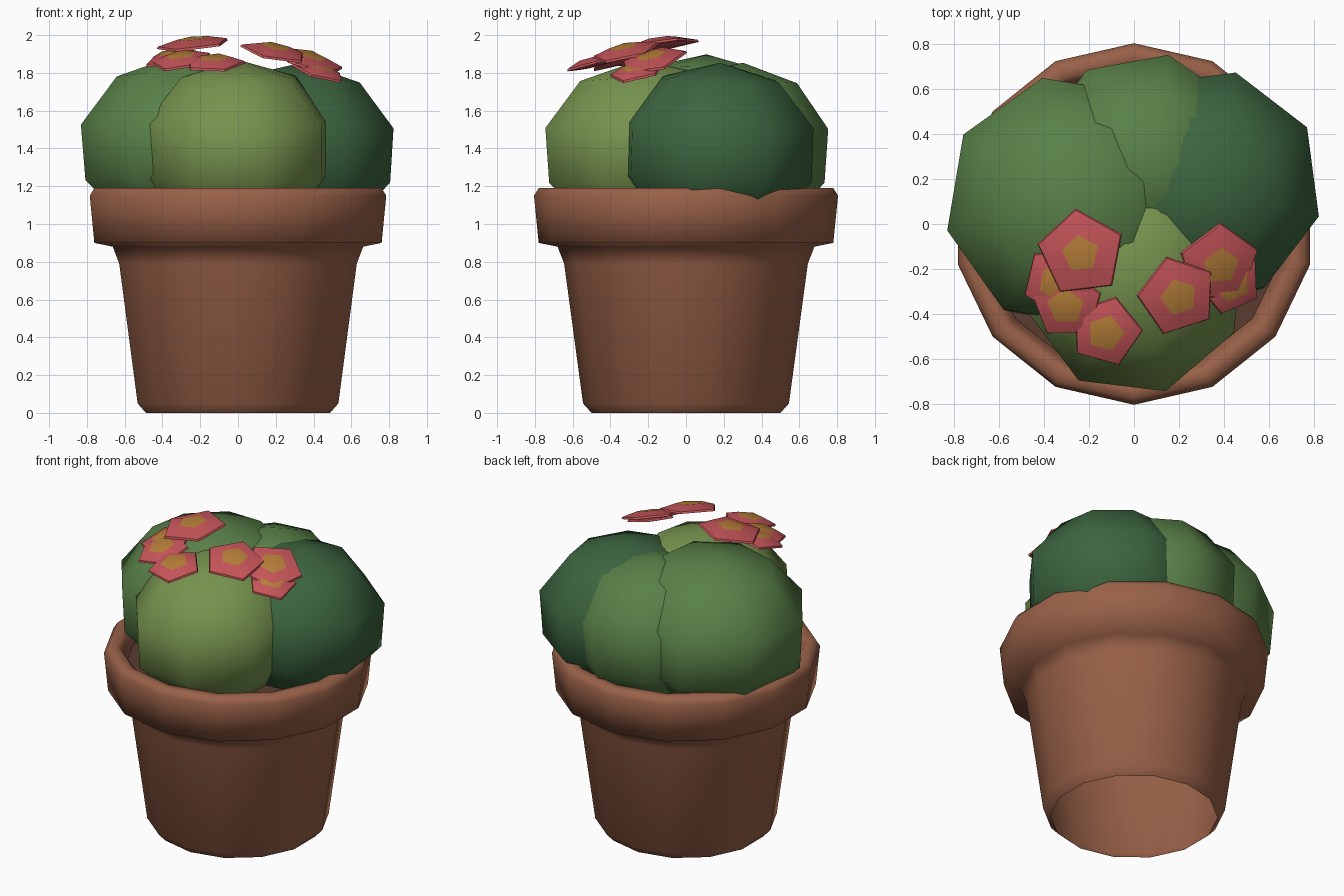
import bpy, bmesh, math
from mathutils import Vector, Matrix

if "Cube" in bpy.data.objects:
    bpy.data.objects.remove(bpy.data.objects["Cube"])


def material(name, rgb):
    m = bpy.data.materials.new(name)
    m.diffuse_color = (*rgb, 1)
    m.use_nodes = True
    m.node_tree.nodes["Principled BSDF"].inputs["Base Color"].default_value = m.diffuse_color
    return m


def make(name, bm, mats, smooth=None):
    bmesh.ops.recalc_face_normals(bm, faces=bm.faces)
    me = bpy.data.meshes.new(name)
    bm.to_mesh(me)
    bm.free()
    for m in mats:
        me.materials.append(m)
    ob = bpy.data.objects.new(name, me)
    bpy.context.collection.objects.link(ob)
    if smooth:
        bpy.ops.object.select_all(action='DESELECT')
        ob.select_set(True)
        bpy.context.view_layer.objects.active = ob
        bpy.ops.object.shade_smooth_by_angle(angle=math.radians(smooth))
    return ob


def lathe(profile, sides, phase=0.0, caps=True):
    """Rings of (radius, z) joined by quads, optionally capped at both ends."""
    bm = bmesh.new()
    rings = []
    for r, z in profile:
        ang = [phase + 2 * math.pi * i / sides for i in range(sides)]
        rings.append([bm.verts.new((r * math.cos(a), r * math.sin(a), z)) for a in ang])
    for a, b in zip(rings, rings[1:]):
        for i in range(sides):
            j = (i + 1) % sides
            bm.faces.new((a[i], a[j], b[j], b[i]))
    if caps:
        bm.faces.new(rings[0])
        bm.faces.new(rings[-1])
    return bm


terracotta = material("terracotta", (0.32, 0.12, 0.065))
soil_mat = material("soil", (0.10, 0.045, 0.03))
petal_mat = material("petal", (0.56, 0.09, 0.10))
centre_mat = material("flower_centre", (0.47, 0.21, 0.04))
light_green = material("light_green", (0.18, 0.29, 0.075))
mid_green = material("mid_green", (0.10, 0.22, 0.065))
dark_green = material("dark_green", (0.045, 0.13, 0.05))

# Pot, open underneath: outer wall, overhanging rim, inner wall
pot = [(0.50, 0), (0.545, 0.05), (0.645, 0.79), (0.68, 0.88), (0.78, 0.90),
       (0.805, 1.15), (0.78, 1.19), (0.72, 1.19), (0.695, 1.16), (0.67, 1.04)]
make("pot", lathe(pot, 14, math.pi / 2, caps=False), [terracotta], 180)

# Soil disc inside the pot
soil = bmesh.new()
bmesh.ops.create_circle(soil, cap_ends=True, segments=14, radius=0.675,
                        matrix=Matrix.Translation((0, 0, 1.07)))
make("soil", soil, [soil_mat])


# Cactus lobes: low-poly squashed spheres leaning outwards
def lobe(name, loc, radius, height, phase, tilt, mat, squeeze=1.0):
    bm = bmesh.new()
    bmesh.ops.create_uvsphere(bm, u_segments=8, v_segments=5, radius=1)
    out = Vector((loc[0], loc[1], 0))
    axis = Vector((0, 0, 1)).cross(out).normalized()
    m = (Matrix.Translation(loc) @ Matrix.Rotation(math.radians(tilt), 4, axis)
         @ Matrix.Diagonal((radius * squeeze, radius, height, 1))
         @ Matrix.Rotation(math.radians(phase), 4, 'Z'))
    bm.transform(m)
    make(name, bm, [mat], 180)


lobe("cactus_front", (0.0, -0.21, 1.40), 0.575, 0.47, 16, 4, light_green, 0.93)
lobe("cactus_left", (-0.27, 0.095, 1.42), 0.595, 0.48, 13, 5, mid_green)
lobe("cactus_right", (0.31, 0.165, 1.39), 0.55, 0.465, 30, 4, dark_green)
lobe("cactus_back", (0.05, 0.27, 1.395), 0.51, 0.46, 33, 4, mid_green)


# Flowers: shallow five-sided domes with a yellow centre
def flower(name, loc, normal, phase, r=0.19):
    bm = lathe([(0.07, -0.02), (r, -0.012), (r * 0.97, 0.0), (0.085, 0.028)], 5, math.radians(phase))
    bm.faces.ensure_lookup_table()
    bm.faces[-1].material_index = 1
    rot = Vector((0, 0, 1)).rotation_difference(Vector(normal)).to_matrix().to_4x4()
    bm.transform(Matrix.Translation(loc) @ rot)
    make(name, bm, [petal_mat, centre_mat], 40)


flower("flower_1", (-0.235, -0.13, 1.955), (-0.11, -0.12, 1), 97, 0.20)
flower("flower_2", (-0.34, -0.26, 1.885), (-0.2, -0.2, 1), 130, 0.165)
flower("flower_3", (-0.30, -0.36, 1.87), (-0.15, -0.28, 1), 20, 0.165)
flower("flower_4", (-0.125, -0.48, 1.855), (-0.04, -0.25, 1), 2, 0.165)
flower("flower_5", (0.195, -0.32, 1.915), (0.2, -0.22, 1), 107, 0.185)
flower("flower_6", (0.38, -0.18, 1.87), (0.32, -0.27, 1), 90, 0.19)
flower("flower_7", (0.43, -0.26, 1.81), (0.3, -0.22, 1), 40, 0.15)
